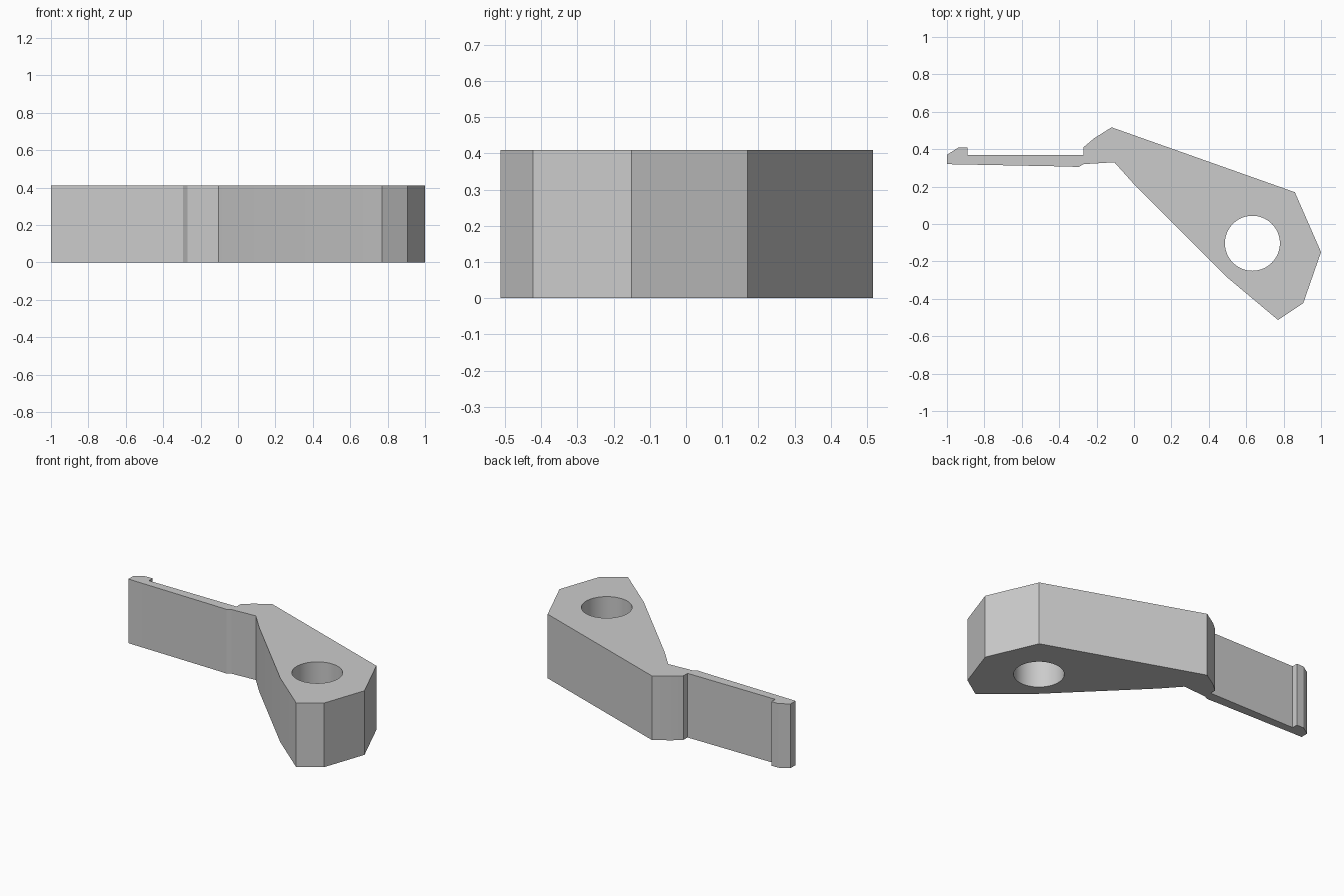
import bpy, bmesh, math

cube = bpy.data.objects.get("Cube")
if cube:
    bpy.data.objects.remove(cube, do_unlink=True)

HEIGHT = 0.41

grey = bpy.data.materials.new("plain_grey")
grey.use_nodes = True
colour = (0.6, 0.6, 0.6, 1)
grey.diffuse_color = colour
grey.node_tree.nodes["Principled BSDF"].inputs["Base Color"].default_value = colour


def prism(name, outline, z0, z1):
    """Extrude a plan outline into a solid."""
    bm = bmesh.new()
    face = bm.faces.new([bm.verts.new((x, y, z0)) for x, y in outline])
    top = bmesh.ops.extrude_face_region(bm, geom=[face])["geom"]
    moved = [v for v in top if isinstance(v, bmesh.types.BMVert)]
    bmesh.ops.translate(bm, verts=moved, vec=(0, 0, z1 - z0))
    bmesh.ops.recalc_face_normals(bm, faces=bm.faces)
    mesh = bpy.data.meshes.new(name)
    bm.to_mesh(mesh)
    bm.free()
    mesh.materials.append(grey)
    obj = bpy.data.objects.new(name, mesh)
    bpy.context.collection.objects.link(obj)
    return obj


# Plan outline: hooked tip and thin arm, then the tapered pivot body
hook = [(-1, 0.32), (-1, 0.37), (-0.94, 0.408), (-0.89, 0.408), (-0.89, 0.37)]
shoulder = [(-0.27, 0.37), (-0.27, 0.41), (-0.215, 0.457), (-0.12, 0.517)]
head = [(0.86, 0.17), (1, -0.15), (0.905, -0.423), (0.77, -0.513)]
underside = [(0.5, -0.287), (0, 0.213), (-0.105, 0.33),
             (-0.27, 0.32), (-0.295, 0.305), (-0.39, 0.308)]
lever = prism("pivot_lever", hook + shoulder + head + underside, 0, HEIGHT)

# Round pivot hole
SIDES = 64
ring = [(0.633 + 0.147 * math.cos(math.tau * i / SIDES),
         -0.103 + 0.147 * math.sin(math.tau * i / SIDES)) for i in range(SIDES)]
cutter = prism("hole_cutter", ring, -0.1, HEIGHT + 0.1)

bpy.ops.object.select_all(action="DESELECT")
lever.select_set(True)
bpy.context.view_layer.objects.active = lever
cut = lever.modifiers.new("pivot_hole", "BOOLEAN")
cut.operation = "DIFFERENCE"
cut.solver = "EXACT"
cut.object = cutter
bpy.ops.object.modifier_apply(modifier=cut.name)
bpy.data.objects.remove(cutter, do_unlink=True)

# Smooth the hole wall and gentle bends, keep corners sharp
bpy.ops.object.shade_smooth_by_angle(angle=math.radians(20))
